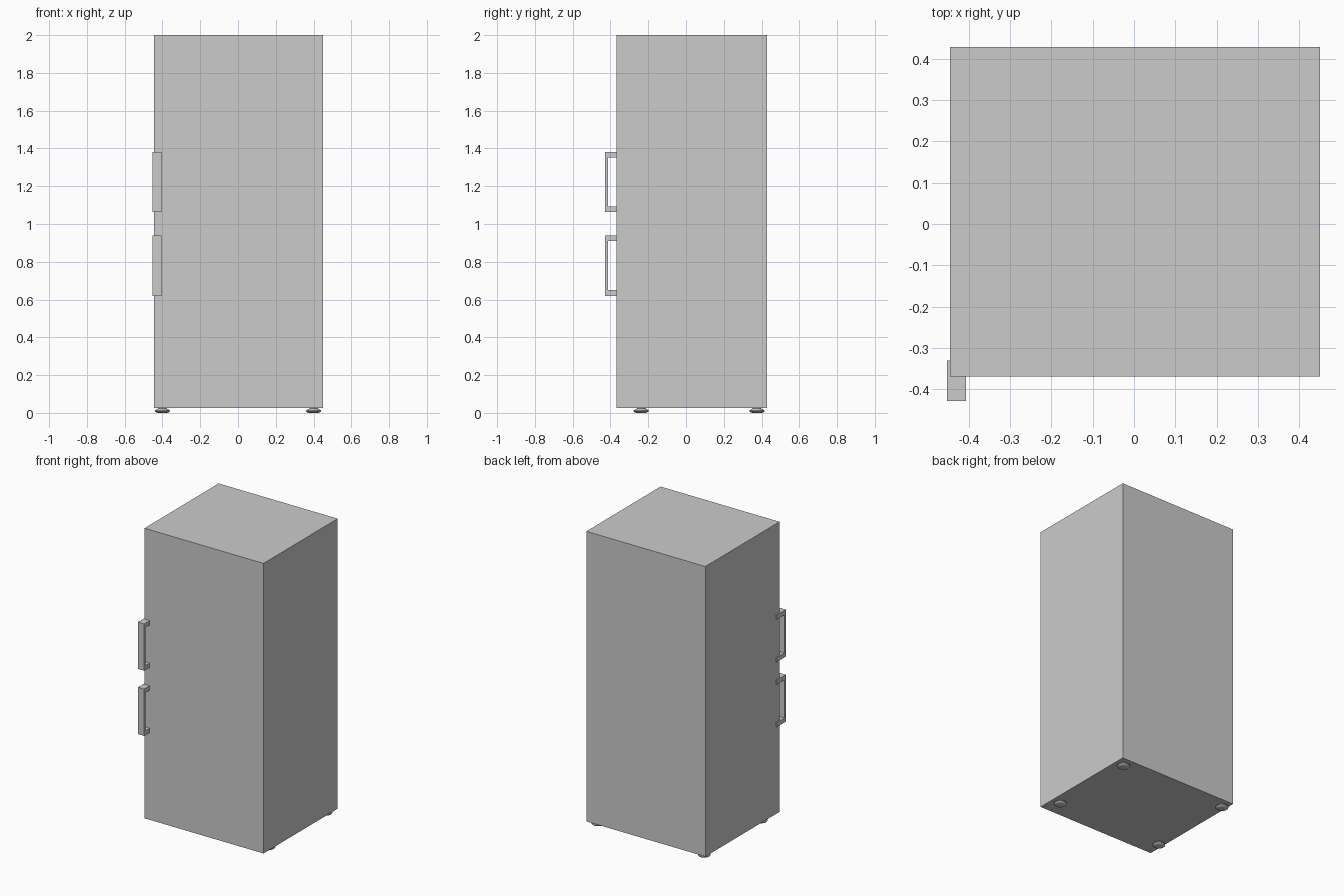
import bpy, bmesh, math

if "Cube" in bpy.data.objects:
    bpy.data.objects.remove(bpy.data.objects["Cube"])


def finish(name, bm):
    bmesh.ops.recalc_face_normals(bm, faces=bm.faces[:])
    mesh = bpy.data.meshes.new(name)
    bm.to_mesh(mesh)
    bm.free()
    obj = bpy.data.objects.new(name, mesh)
    bpy.context.collection.objects.link(obj)
    return obj


def extrude_profile(name, points, axis_vec):
    # Closed planar profile pushed along a vector
    bm = bmesh.new()
    face = bm.faces.new([bm.verts.new(p) for p in points])
    new = bmesh.ops.extrude_face_region(bm, geom=[face])["geom"]
    verts = [v for v in new if isinstance(v, bmesh.types.BMVert)]
    bmesh.ops.translate(bm, vec=axis_vec, verts=verts)
    return finish(name, bm)


def lathe(name, profile, centre, steps=32):
    # Profile of (radius, height) spun about the vertical axis
    bm = bmesh.new()
    verts = [bm.verts.new((r, 0, z)) for r, z in profile]
    edges = [bm.edges.new(pair) for pair in zip(verts, verts[1:])]
    bmesh.ops.spin(bm, geom=verts + edges, cent=(0, 0, 0), axis=(0, 0, 1),
                   angle=2 * math.pi, steps=steps)
    bmesh.ops.remove_doubles(bm, verts=bm.verts[:], dist=0.0001)
    bmesh.ops.translate(bm, vec=centre, verts=bm.verts[:])
    return finish(name, bm)


# Cabinet
X0, X1, Y0, Y1, Z0, Z1 = -0.445, 0.45, -0.369, 0.428, 0.027, 2.0
extrude_profile("cabinet", [(X0, Y0, Z0), (X1, Y0, Z0), (X1, Y1, Z0), (X0, Y1, Z0)],
                (0, 0, Z1 - Z0))

# Door handles: C-shaped brackets with the arms set into the front
FRONT, BACK, GRIP, ARM = -0.428, -0.33, 0.015, 0.03
for name, low, high in (("upper_handle", 1.063, 1.382), ("lower_handle", 0.62, 0.939)):
    outline = [(BACK, low), (FRONT, low), (FRONT, high), (BACK, high),
               (BACK, high - ARM), (FRONT + GRIP, high - ARM),
               (FRONT + GRIP, low + ARM), (BACK, low + ARM)]
    extrude_profile(name, [(-0.452, y, z) for y, z in outline], (0.046, 0, 0))

# Feet
foot_profile = [(0, 0), (0.024, 0), (0.034, 0.003), (0.04, 0.009),
                (0.04, 0.013), (0.022, 0.024), (0.022, 0.03), (0, 0.03)]
for side, x in (("left", -0.4), ("right", 0.4)):
    for end, y in (("front", -0.237), ("back", 0.375)):
        foot = lathe(f"{end}_{side}_foot", foot_profile, (x, y, 0))
        bpy.ops.object.select_all(action='DESELECT')
        foot.select_set(True)
        bpy.context.view_layer.objects.active = foot
        bpy.ops.object.shade_smooth_by_angle()
